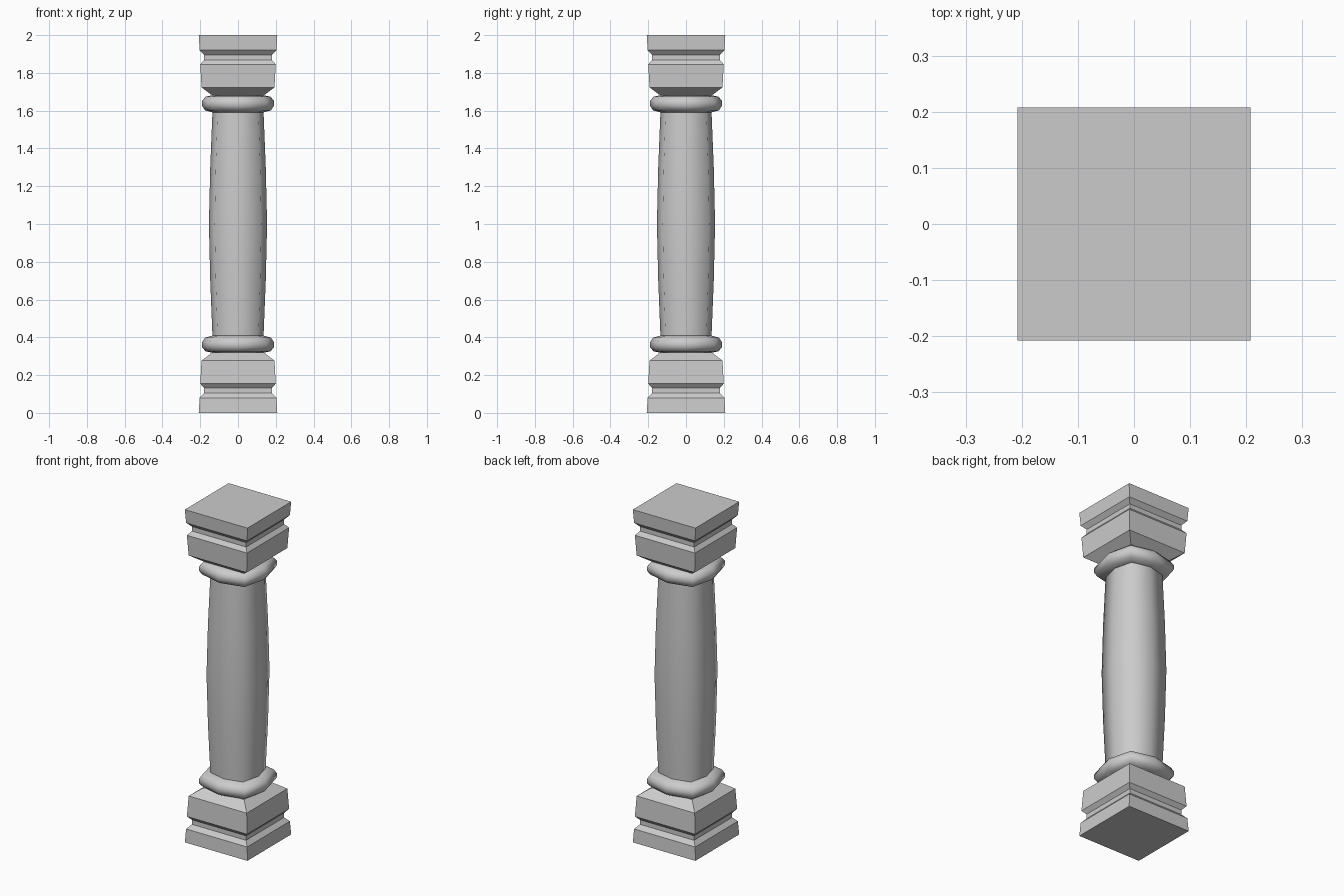
import bpy, bmesh, math

if "Cube" in bpy.data.objects:
    bpy.data.objects.remove(bpy.data.objects["Cube"])

SQUARE = [(1, 1), (-1, 1), (-1, -1), (1, -1)]
# soft-cornered octagon: diagonal corners pushed slightly outwards
D = 0.8
OCTAGON = [(1, 0), (D, D), (0, 1), (-D, D), (-1, 0), (-D, -D), (0, -1), (D, -D)]


def loft(name, section, profile, smooth=False, flip=False):
    """Stack scaled copies of a cross-section along z and skin them."""
    bm = bmesh.new()
    rings = []
    for r, z in profile:
        h = 2 - z if flip else z
        rings.append([bm.verts.new((x * r, y * r, h)) for x, y in section])
    n = len(section)
    for a, b in zip(rings, rings[1:]):
        for i in range(n):
            j = (i + 1) % n
            bm.faces.new((a[i], a[j], b[j], b[i]))
    bm.faces.new(rings[0])
    bm.faces.new(rings[-1])
    bmesh.ops.recalc_face_normals(bm, faces=bm.faces)
    mesh = bpy.data.meshes.new(name)
    bm.to_mesh(mesh)
    bm.free()
    obj = bpy.data.objects.new(name, mesh)
    bpy.context.collection.objects.link(obj)
    if smooth:
        bpy.ops.object.select_all(action='DESELECT')
        obj.select_set(True)
        bpy.context.view_layer.objects.active = obj
        bpy.ops.object.shade_smooth_by_angle(angle=math.radians(65))
    return obj


block = [(0.208, 0), (0.203, 0.08), (0.18, 0.105), (0.18, 0.132),
         (0.2, 0.155), (0.193, 0.277), (0.135, 0.32)]
collar = [(0.135, 0.318), (0.172, 0.326), (0.19, 0.348),
          (0.19, 0.375), (0.175, 0.398), (0.132, 0.41)]
shaft = [(0.135, 0.4), (0.147, 0.7), (0.154, 1.0), (0.147, 1.3), (0.135, 1.6)]

# square blocks and rounded collars, repeated upside down at the top
for end, flip in (("base", False), ("capital", True)):
    loft(end + "_block", SQUARE, block, flip=flip)
    loft(end + "_collar", OCTAGON, collar, smooth=True, flip=flip)

# bulging shaft
loft("shaft", OCTAGON, shaft, smooth=True)
